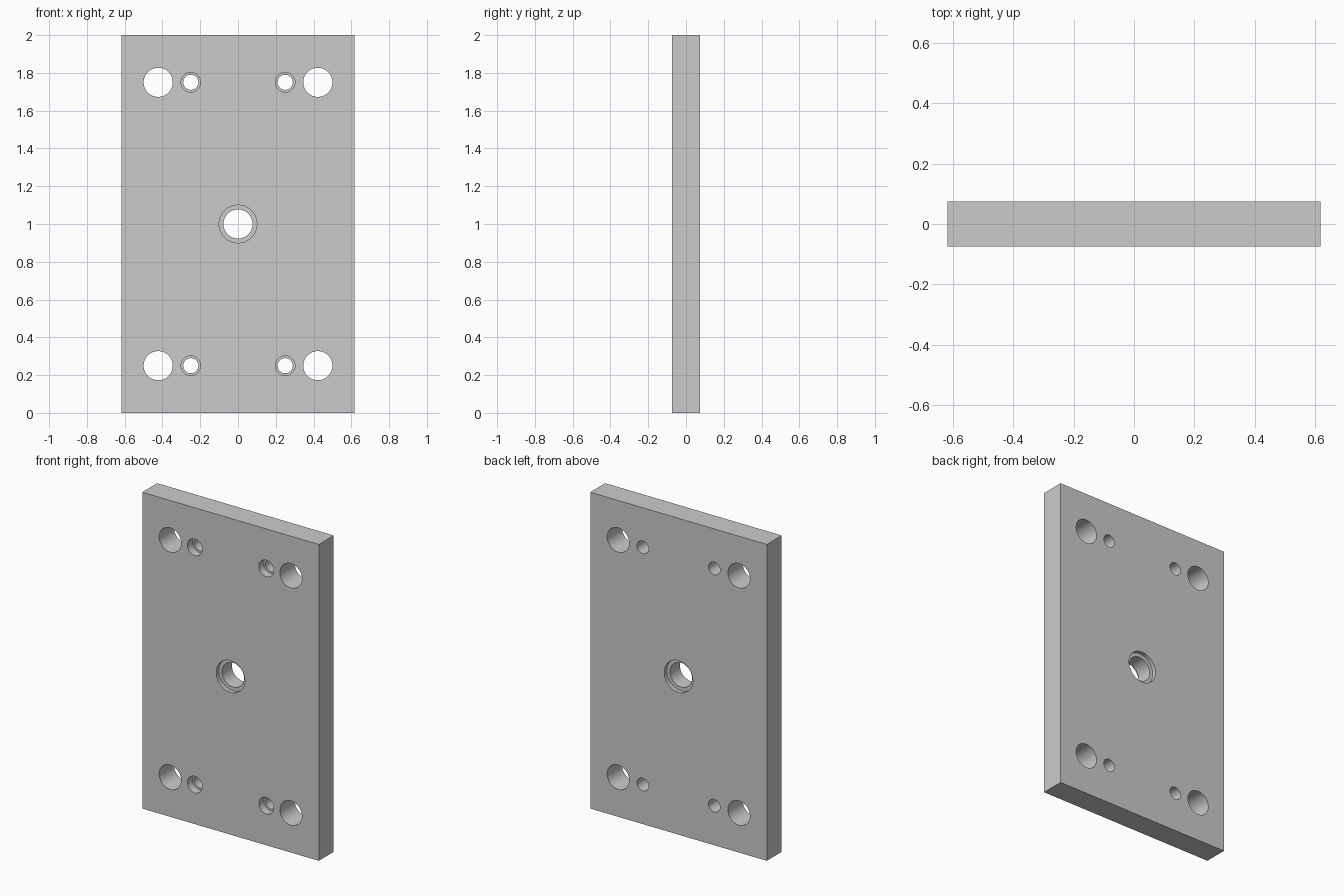
import bpy, bmesh
from math import cos, sin, tau, radians

if "Cube" in bpy.data.objects:
    bpy.data.objects.remove(bpy.data.objects["Cube"])

W, T, H = 1.235, 0.149, 2.0
F = T / 2          # half thickness
OUT = F + 0.05     # cutters reach past both faces
SEG = 64


def lathe_y(bm, cx, cz, profile):
    """Closed solid of revolution about a y-parallel axis; profile = (radius, y)."""
    rings = [[bm.verts.new((cx + r * cos(tau * i / SEG), y, cz + r * sin(tau * i / SEG)))
              for i in range(SEG)] for r, y in profile]
    for a, b in zip(rings, rings[1:]):
        for i in range(SEG):
            j = (i + 1) % SEG
            bm.faces.new((a[i], a[j], b[j], b[i]))
    bm.faces.new(rings[0][::-1])
    bm.faces.new(rings[-1])


# Plate
bpy.ops.mesh.primitive_cube_add(size=1, location=(0, 0, H / 2))
plate = bpy.context.object
plate.name = "mounting_plate"
plate.scale = (W, T, H)
bpy.ops.object.transform_apply(location=True, rotation=False, scale=True)

# Hole cutters
bm = bmesh.new()
for sx in (-1, 1):
    for z in (0.25, 1.75):
        # plain corner hole
        lathe_y(bm, sx * 0.4225, z, [(0.077, -OUT), (0.077, OUT)])
        # small screw hole, counterbored from the front
        step = -F + 0.05
        lathe_y(bm, sx * 0.25, z, [(0.052, -OUT), (0.052, step), (0.04, step), (0.04, OUT)])
# centre hole, counterbored on both sides
s = F - 0.025
lathe_y(bm, 0, 1, [(0.1, -OUT), (0.1, -s), (0.077, -s), (0.077, s), (0.1, s), (0.1, OUT)])
bmesh.ops.recalc_face_normals(bm, faces=bm.faces)
mesh = bpy.data.meshes.new("hole_cutter")
bm.to_mesh(mesh)
bm.free()
cutter = bpy.data.objects.new("hole_cutter", mesh)
bpy.context.collection.objects.link(cutter)
cutter.hide_render = True

# Drill the plate
mod = plate.modifiers.new("holes", 'BOOLEAN')
mod.operation = 'DIFFERENCE'
mod.solver = 'EXACT'
mod.object = cutter
bpy.context.view_layer.objects.active = plate
bpy.ops.object.modifier_apply(modifier=mod.name)
bpy.data.objects.remove(cutter)
bpy.ops.object.shade_smooth_by_angle(angle=radians(30))
